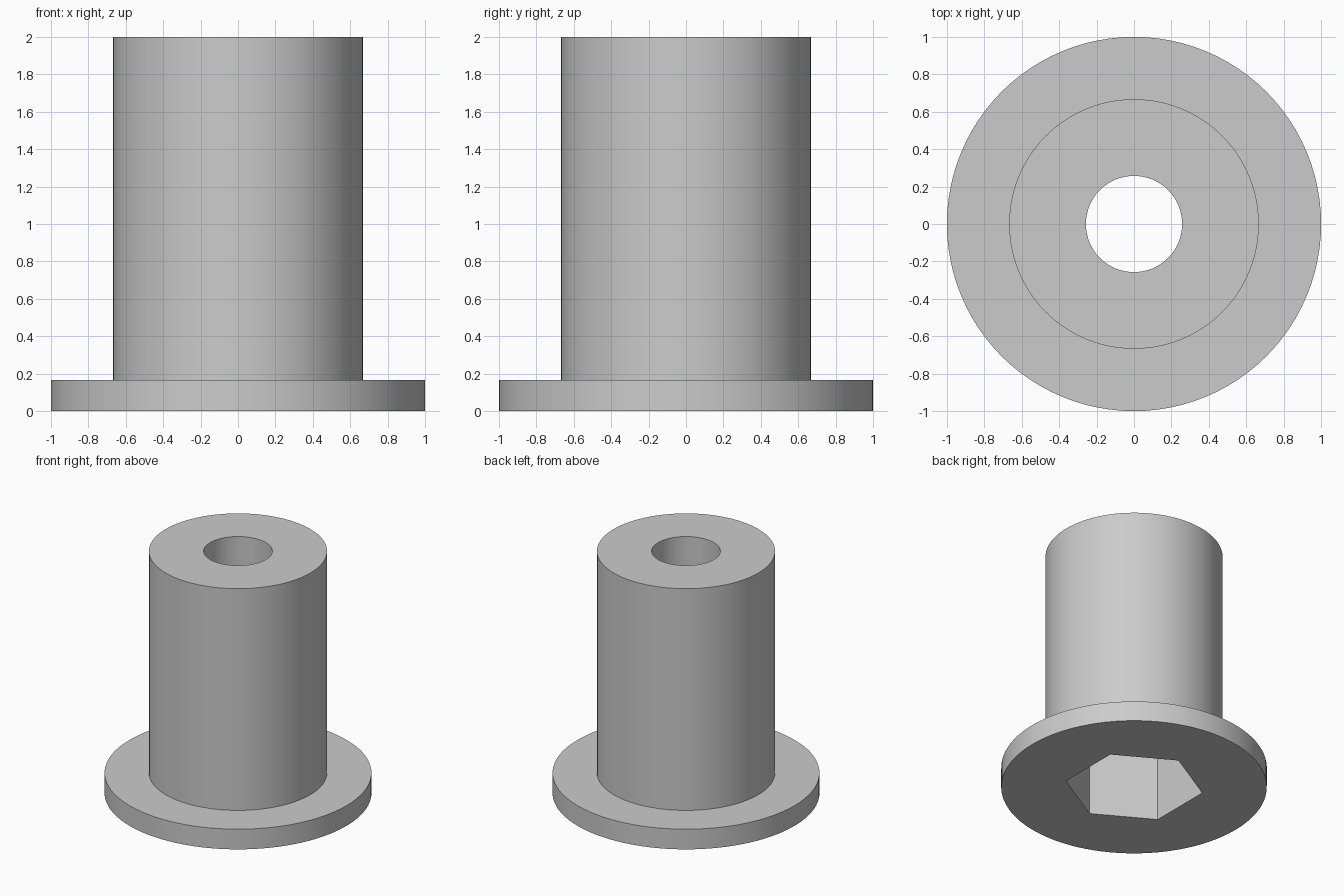
import bpy, bmesh
from math import pi, cos, sin, radians

cube = bpy.data.objects.get("Cube")
if cube:
    bpy.data.objects.remove(cube, do_unlink=True)

SEGMENTS = 96
FLANGE_R, BODY_R, BORE_R, HEX_R = 1.0, 0.667, 0.257, 0.521
FLANGE_H, SOCKET_DEPTH, HEIGHT = 0.167, 1.0, 2.0


def circle(radius):
    return lambda angle: radius


def hexagon(corner_radius):
    # Polar radius of a hexagon with corners on the y axis
    apothem = corner_radius * cos(pi / 6)
    return lambda angle: apothem / cos((angle + pi / 6) % (pi / 3) - pi / 6)


# Cross-section loop: outside upward, down the bore, out through the hex socket
section = [
    (hexagon(HEX_R), 0),
    (circle(FLANGE_R), 0),
    (circle(FLANGE_R), FLANGE_H),
    (circle(BODY_R), FLANGE_H),
    (circle(BODY_R), HEIGHT),
    (circle(BORE_R), HEIGHT),
    (circle(BORE_R), SOCKET_DEPTH),
    (hexagon(HEX_R), SOCKET_DEPTH),
]

bm = bmesh.new()
rings = []
for shape, z in section:
    ring = []
    for i in range(SEGMENTS):
        a = 2 * pi * i / SEGMENTS
        ring.append(bm.verts.new((shape(a) * cos(a), shape(a) * sin(a), z)))
    rings.append(ring)

# Skin neighbouring rings, closing the loop at the socket mouth
for lower, upper in zip(rings, rings[1:] + rings[:1]):
    for i in range(SEGMENTS):
        j = (i + 1) % SEGMENTS
        bm.faces.new((lower[i], lower[j], upper[j], upper[i]))
bmesh.ops.recalc_face_normals(bm, faces=bm.faces)

mesh = bpy.data.meshes.new("flanged_bushing")
bm.to_mesh(mesh)
bm.free()

# Plain grey finish
grey = bpy.data.materials.new("light_grey")
grey.use_nodes = True
colour = (0.6, 0.6, 0.6, 1)
grey.diffuse_color = colour
grey.node_tree.nodes["Principled BSDF"].inputs["Base Color"].default_value = colour
mesh.materials.append(grey)

bushing = bpy.data.objects.new("flanged_bushing", mesh)
bpy.context.collection.objects.link(bushing)
bpy.ops.object.select_all(action="DESELECT")
bushing.select_set(True)
bpy.context.view_layer.objects.active = bushing
bpy.ops.object.shade_smooth_by_angle(angle=radians(30))
